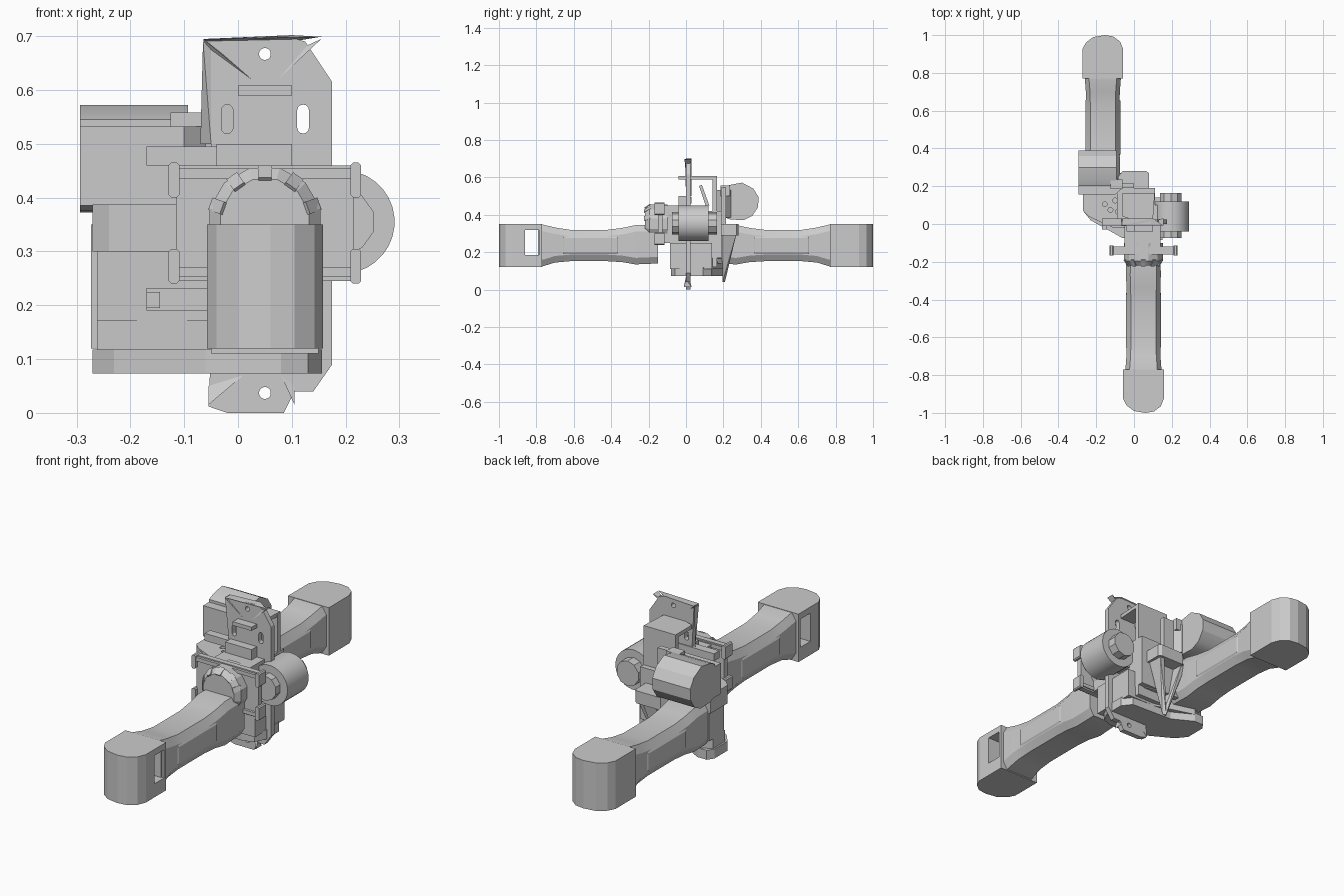
import bpy, bmesh, math
from mathutils import Vector

if "Cube" in bpy.data.objects:
    bpy.data.objects.remove(bpy.data.objects["Cube"])

AX = {'x': lambda u, v, w: (w, u, v), 'y': lambda u, v, w: (u, w, v), 'z': lambda u, v, w: (u, v, w)}


def finish(name, bm, smooth=False):
    bmesh.ops.recalc_face_normals(bm, faces=bm.faces)
    me = bpy.data.meshes.new(name)
    bm.to_mesh(me)
    bm.free()
    ob = bpy.data.objects.new(name, me)
    bpy.context.collection.objects.link(ob)
    if smooth:
        bpy.ops.object.select_all(action='DESELECT')
        ob.select_set(True)
        bpy.context.view_layer.objects.active = ob
        bpy.ops.object.shade_smooth_by_angle(angle=math.radians(30))
    return ob


def rings(name, loops, smooth=False):
    """Skin between matching rings of points and cap both ends."""
    bm = bmesh.new()
    rs = [[bm.verts.new(p) for p in loop] for loop in loops]
    n = len(rs[0])
    for a, b in zip(rs, rs[1:]):
        for i in range(n):
            bm.faces.new((a[i], a[(i + 1) % n], b[(i + 1) % n], b[i]))
    bm.faces.new(rs[0])
    bm.faces.new(rs[-1])
    return finish(name, bm, smooth)


def prism(name, pts, axis, a, b, smooth=False):
    return rings(name, [[AX[axis](u, v, w) for u, v in pts] for w in (a, b)], smooth)


def box(name, x0, x1, y0, y1, z0, z1):
    return prism(name, [(x0, y0), (x1, y0), (x1, y1), (x0, y1)], 'z', z0, z1)


def circle(cu, cv, r, n=32):
    return [(cu + r * math.cos(math.tau * (i + .5) / n), cv + r * math.sin(math.tau * (i + .5) / n)) for i in range(n)]


def hull(name, pts):
    bm = bmesh.new()
    for p in pts:
        bm.verts.new(p)
    bmesh.ops.convex_hull(bm, input=bm.verts)
    return finish(name, bm)


def cut(ob, *cutters):
    bpy.context.view_layer.objects.active = ob
    for c in cutters:
        m = ob.modifiers.new('cut', 'BOOLEAN')
        m.object, m.operation, m.solver = c, 'DIFFERENCE', 'EXACT'
        bpy.ops.object.modifier_apply(modifier=m.name)
        bpy.data.objects.remove(c)


# Lever handles: chamfered waisted grip and a round-nosed end block
def handle(label, cx, s):
    prof = [(.15, .090, .14, .345), (.27, .092, .135, .345), (.34, .090, .147, .330), (.42, .088, .152, .320),
            (.62, .088, .152, .320), (.70, .090, .145, .332), (.765, .095, .125, .348), (.79, .095, .125, .348)]
    loops = []
    for y, w, lo, hi in prof:
        c, d = .022, .035
        sec = [(-w + c, lo), (w - c, lo), (w, lo + d), (w, hi - d), (w - c, hi), (-w + c, hi), (-w, hi - d), (-w, lo + d)]
        loops.append([(cx + x, s * y, z) for x, z in sec])
    rings(label + '_grip', loops, True)
    nose = [(-.108, .77), (.108, .77), (.108, .925), (.092, .965), (.055, .993), (.01, 1), (-.05, .99),
            (-.09, .96), (-.108, .925)]
    end = prism(label + '_end_block', [(cx + x, s * y) for x, y in nose], 'z', .12, .35)
    # raised panels along the grip sides
    for k in (-1, 1):
        x = cx + k * .088
        hull(label + '_side_panel', [(x + k * e, s * y, z) for e, g in ((0, 0), (.005, .008))
                                     for y in (.36 + g, .66 - g) for z in (.19 + g, .285 - g)])
    return end


front_end = handle('front_handle', .05, -1)
cut(front_end, box('slot_cutter', -.2, .3, -.86, -.785, .185, .32))
handle('back_handle', -.165, 1)

# Tall mounting plate with screw holes and keyhole slots
plate = prism('tall_plate', [(-.055, .012), (-.02, 0), (.085, 0), (.105, .04), (.14, .04), (.175, .09), (.175, .615),
              (.125, .69), (.09, .70), (-.06, .693), (-.05, .5), (-.05, .12)], 'y', .0, .025)
holes = [prism('hole', circle(.05, z, .011, 16), 'y', -.1, .1) for z in (.037, .667)]
for x in (-.02, .121):
    slot = [(x + .011 * math.cos(a), z + .011 * math.sin(a)) for z, a0 in ((.562, 0), (.53, math.pi))
            for a in [a0 + math.pi * i / 6 for i in range(7)]]
    holes.append(prism('hole', slot, 'y', -.1, .1))
cut(plate, *holes)

# Folded ears at the plate ends
for x0, x1, x2 in ((-.065, -.055, .025), (.155, .09, .075)):
    hull('upper_ear', [(x0, -.008, .695), (x0, .03, .695), (x1, .012, .665), (x2, .0, .62), (x2, .012, .625)])
hull('top_lip', [(-.065, -.008, .694), (.155, -.008, .699), (.1, .03, .702), (-.06, .03, .695),
                 (.1, .01, .69), (-.06, .01, .687)])
for x0, x1 in ((-.055, .01), (.105, .08)):
    hull('lower_ear', [(x0, -.012, .015), (x0, .03, .015), (x1, .0, .07), (x1, .015, .075), (x0, .0, .05)])
hull('plate_side_fold', [(-.065, -.005, .69), (-.05, .0, .69), (-.05, 0, .5), (-.07, .03, .5), (-.065, .03, .69)])

# Shelf tab and rear upright behind the plate
prism('shelf', [(-.06, .165), (-.06, .04), (0, .02), (0, -.04), (.1, -.04), (.1, .02), (.11, .165)], 'z', .59, .608)
box('rear_upright', -.06, .11, .142, .165, .12, .6)
hull('slanted_latch', [(x, y, z) for x in (.0, .06) for y, z in ((.07, .555), (.085, .56), (.125, .45), (.105, .45))])

# Front frame with corner clamps and rails
box('front_frame', -.115, .215, -.15, -.125, .245, .46)
for z in (.262, .445):
    box('frame_rail', -.11, .21, -.162, -.12, z - .009, z + .009)
for x in (-.119, .219):
    for lo, hi in ((.24, .305), (.4, .465)):
        prism('corner_clamp', [(x - .01, lo + .005), (x - .005, lo), (x + .005, lo), (x + .01, lo + .005),
              (x + .01, hi - .005), (x + .005, hi), (x - .005, hi), (x - .01, hi - .005)], 'y', -.168, -.115)

# Faceted collar around the front grip
rings('front_collar', [[AX['y'](u, v, w) for u, v in circle(.05, .352, r, 12)]
                       for r, w in ((.085, -.22), (.107, -.195), (.107, -.1))])
for k in range(5):
    a = math.radians(20 + 35 * k)
    c, s = math.cos(a), math.sin(a)
    hull('collar_rib', [(.05 + r * c - t * s, y, .352 + r * s + t * c)
                        for r, y in ((.06, -.2), (.085, -.225), (.108, -.19), (.06, -.18)) for t in (-.012, .012)])

# Central core and stub blocks
box('core', -.05, .14, -.13, .0, .25, .45)
box('core_back', -.09, .11, .02, .19, .17, .42)
box('core_foot', -.05, .15, -.085, .14, .11, .25)
box('upper_block', -.04, .1, -.04, .0, .44, .5)
for z0, z1, x1 in ((.46, .495, .03), (.19, .232, -.05)):
    box('side_bar', -.17, x1, -.01, .03, z0, z1)
box('side_bar_tip', -.17, -.145, -.03, .04, .195, .225)

# Offset bracket carrying the back handle
outline = [(-.27, .20), (-.27, .07), (-.24, .04), (-.11, -.02), (.09, -.02), (.11, .02), (.11, .17), (-.05, .20)]
upper = prism('upper_bracket', outline, 'z', .30, .387)
cut(upper, *[prism('hole', circle(x, y, .013, 12), 'z', .36, .45)
             for x, y in ((-.155, .105), (-.125, .075), (-.085, .065), (-.065, .11), (-.1, .125))])
prism('middle_bracket', [(-.262, .20), (-.262, .085), (-.1, 0), (.08, 0), (.08, .17), (-.05, .2)], 'z', .165, .305)
foot = [(-.27, .17), (-.27, .07), (-.23, .02), (-.06, -.075), (.08, -.08), (.13, -.06), (.155, -.01),
        (.155, .09), (.12, .135), (-.1, .145), (-.2, .20), (-.25, .2)]
prism('lower_bracket', foot, 'z', .073, .118)
prism('lower_bracket_step', [(-.262, .17), (-.262, .08), (-.06, -.02), (.0, -.02), (.0, .14), (-.2, .2)], 'z', .11, .172)

# Rear clip and V-shaped support ribs
prism('rear_clip', [(-.085, .16), (.08, .16), (.08, .27), (.065, .28), (-.06, .28), (-.085, .25)], 'z', .29, .35)
for x in (-.075, .055):
    hull('support_rib', [(x - .018, .195, .3), (x + .018, .195, .3), (x - .012, .27, .3), (x + .012, .27, .3),
                         (-.03, .195, .04), (-.008, .195, .04), (-.02, .208, .04)])
box('rear_flange', -.12, .0, .19, .215, .15, .55)

# Side barrel with stepped ends
prism('side_barrel', circle(.195, .355, .096), 'y', -.04, .12, True)
prism('side_barrel_core', circle(.195, .355, .06, 10), 'y', -.075, .165)
box('barrel_arm', .1, .2, -.02, .1, .29, .42)

# Back barrel, faceted and flat where it meets the bracket
d_shape = [(.20, .39), (.235, .375), (.31, .372), (.355, .395), (.385, .44), (.388, .495), (.36, .54),
           (.30, .572), (.235, .56), (.20, .545)]
prism('back_barrel', d_shape, 'x', -.294, -.093, True)
prism('barrel_mount', [(-.294, .155), (-.294, .24), (-.09, .24), (-.06, .215), (-.06, .19), (-.1, .155)], 'z', .385, .532)
box('barrel_mount_cap', -.125, -.06, .185, .235, .5, .558)
